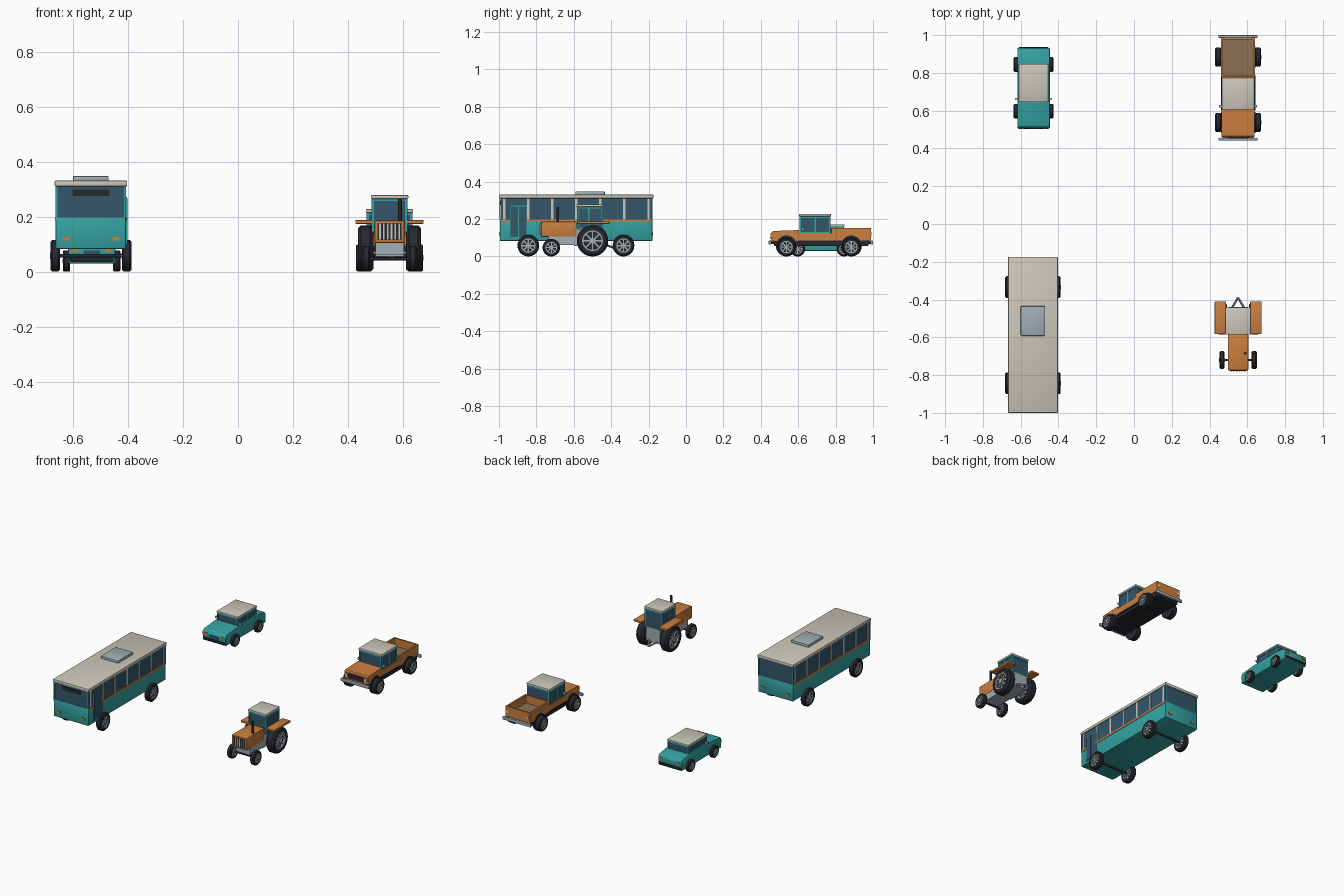
import bpy, bmesh, math
from mathutils import Vector, Matrix

cube = bpy.data.objects.get("Cube")
if cube:
    bpy.data.objects.remove(cube, do_unlink=True)


def material(name, *rgb):
    m = bpy.data.materials.new(name)
    m.use_nodes = True
    m.diffuse_color = (*rgb, 1)
    m.node_tree.nodes["Principled BSDF"].inputs["Base Color"].default_value = (*rgb, 1)
    return m


TEAL = material("teal paint", .035, .36, .36)
ORANGE = material("orange paint", .6, .21, .05)
CREAM = material("cream paint", .6, .57, .49)
GLASS = material("blue glass", .035, .095, .145)
BLACK = material("black rubber", .02, .022, .03)
STEEL = material("pale steel", .36, .43, .46)
BROWN = material("brown bed lining", .27, .165, .09)


def finish(name, bm, mat, smooth=False):
    bmesh.ops.recalc_face_normals(bm, faces=bm.faces)
    me = bpy.data.meshes.new(name)
    bm.to_mesh(me)
    bm.free()
    me.materials.append(mat)
    ob = bpy.data.objects.new(name, me)
    bpy.context.collection.objects.link(ob)
    if smooth:
        bpy.ops.object.select_all(action='DESELECT')
        ob.select_set(True)
        bpy.context.view_layer.objects.active = ob
        bpy.ops.object.shade_smooth_by_angle(angle=math.radians(35))
    return ob


def box(name, x, y, z, mat, bevel=0):
    """Box from (min, max) ranges, optionally with chamfered edges."""
    bm = bmesh.new()
    size = [b - a for a, b in (x, y, z)]
    mid = [(a + b) / 2 for a, b in (x, y, z)]
    bmesh.ops.create_cube(bm, size=1, matrix=Matrix.Translation(mid) @ Matrix.Diagonal((*size, 1)))
    if bevel:
        bmesh.ops.bevel(bm, geom=bm.edges[:], offset=bevel, segments=2, profile=.5, affect='EDGES')
    return finish(name, bm, mat, bevel > 0)


def slab(name, cx, half, y, z, mat, bevel=0):
    return box(name, (cx - half, cx + half), y, z, mat, bevel)


def pair(name, cx, inner, outer, y, z, mat, bevel=0):
    """The same box on both sides of a vehicle."""
    for side, s in (("left", 1), ("right", -1)):
        x = sorted((cx + s * inner, cx + s * outer))
        box(f"{side}_{name}", x, y, z, mat, bevel)


def prism(name, cx, half, profile, mat, bevel=0):
    """Side profile of (y, z) points extruded across the width."""
    bm = bmesh.new()
    face = bm.faces.new([bm.verts.new((cx - half, y, z)) for y, z in profile])
    ext = bmesh.ops.extrude_face_region(bm, geom=[face])
    moved = [v for v in ext["geom"] if isinstance(v, bmesh.types.BMVert)]
    bmesh.ops.translate(bm, verts=moved, vec=(2 * half, 0, 0))
    if bevel:
        bmesh.ops.bevel(bm, geom=bm.edges[:], offset=bevel, segments=2, profile=.5, affect='EDGES')
    return finish(name, bm, mat, bevel > 0)


def rod(name, a, b, r, mat, sides=12):
    a, b = Vector(a), Vector(b)
    bm = bmesh.new()
    turn = (b - a).to_track_quat('Z', 'Y').to_matrix().to_4x4()
    bmesh.ops.create_cone(bm, cap_ends=True, segments=sides, radius1=r, radius2=r,
                          depth=(b - a).length, matrix=Matrix.Translation((a + b) / 2) @ turn)
    return finish(name, bm, mat, True)


def lathe(name, profile, loc, mat, sides=28):
    """Closed ring of (x, radius) points spun about the axle."""
    bm = bmesh.new()
    vs = [bm.verts.new((x, 0, r)) for x, r in profile]
    es = [bm.edges.new((vs[i], vs[i - 1])) for i in range(len(vs))]
    bmesh.ops.spin(bm, geom=vs + es, cent=(0, 0, 0), axis=(1, 0, 0), angle=math.tau,
                   steps=sides, use_merge=True)
    bmesh.ops.remove_doubles(bm, verts=bm.verts, dist=1e-6)
    bmesh.ops.translate(bm, verts=bm.verts, vec=loc)
    return finish(name, bm, mat, True)


def wheel(name, x, y, r, w):
    c, h = Vector((x, y, r)), w / 2
    along = Vector((h, 0, 0))
    lathe(name + "_tyre", [(-h, .66 * r), (-h, .88 * r), (-.6 * h, r), (.6 * h, r),
                           (h, .88 * r), (h, .66 * r)], c, BLACK)
    lathe(name + "_rim", [(-.95 * h, .56 * r), (-.95 * h, .67 * r),
                          (.95 * h, .67 * r), (.95 * h, .56 * r)], c, STEEL)
    rod(name + "_backing", c - along * .5, c + along * .5, .6 * r, BLACK, 24)
    rod(name + "_hub", c - along * 1.05, c + along * 1.05, .2 * r, STEEL)
    bm = bmesh.new()
    for i in range(8):
        m = (Matrix.Translation(c) @ Matrix.Rotation(i * math.tau / 8, 4, 'X')
             @ Matrix.Translation((0, 0, .37 * r)) @ Matrix.Diagonal((1.6 * h, .13 * r, .42 * r, 1)))
        bmesh.ops.create_cube(bm, size=1, matrix=m)
    finish(name + "_spokes", bm, STEEL)


def axle(name, cx, out, y, r, w):
    for side, s in (("left", 1), ("right", -1)):
        wheel(f"{name}_{side}_wheel", cx + s * (out - w / 2), y, r, w)
    rod(name + "_axle", (cx - out + w, y, r), (cx + out - w, y, r), .12 * r, BLACK)


def cabin(name, cx, half, y, z, posts, roof_h, over):
    """Glass box framed by teal posts and rails under a cream roof."""
    p = .008
    slab(name + "_glass", cx, half - .003, (y[0] + .003, y[1] - .003), z, GLASS)
    for i, py in enumerate([y[0] + p / 2, *posts, y[1] - p / 2]):
        pair(f"{name}_post_{i}", cx, half - p, half, (py - p / 2, py + p / 2), z, TEAL)
    for i, zz in enumerate((z[0], z[1] - p)):
        slab(f"{name}_rail_front_{i}", cx, half, (y[0], y[0] + p), (zz, zz + p), TEAL)
        slab(f"{name}_rail_back_{i}", cx, half, (y[1] - p, y[1]), (zz, zz + p), TEAL)
        pair(f"{name}_side_rail_{i}", cx, half - p, half, y, (zz, zz + p), TEAL)
    slab(name + "_roof", cx, half + over, (y[0] - over, y[1] + over), (z[1], z[1] + roof_h), CREAM, .004)


# ---- Bus
B = -.535
Y0, Y1 = -.995, -.18
slab("bus_body", B, .128, (Y0, Y1), (.083, .198), TEAL, .004)
slab("bus_glass", B, .126, (Y0 + .003, Y1 - .003), (.195, .312), GLASS)
slab("bus_roof", B, .132, (-1, -.174), (.31, .331), CREAM, .005)
slab("bus_roof_unit", B, .065, (-.592, -.434), (.328, .348), STEEL, .005)
pair("bus_stripe", B, .12, .131, (Y0 + .002, Y1 - .002), (.186, .198), ORANGE)
for i in range(7):
    y = -.972 + i * .1285
    pair(f"bus_pillar_{i}", B, .12, .1285, (y - .006, y + .006), (.196, .312), CREAM)
for end, y in (("front", Y0), ("back", Y1)):
    pair(f"bus_{end}_corner", B, .121, .128, (y - .001, y + .001), (.196, .312), TEAL)
    pair(f"bus_{end}_lamp", B, .078, .102, (y - .004, y + .004), (.113, .127), ORANGE)
slab("bus_destination_sign", B, .067, (Y0 - .002, Y0 + .004), (.276, .299), BLACK)
box("bus_door_frame", (B + .12, B + .131), (-.942, -.85), (.098, .272), TEAL)
for y in (-.938, -.894):
    box("bus_door_leaf", (B + .12, B + .133), (y, y + .04), (.103, .267), GLASS)
axle("bus_front", B, .147, -.843, .058, .034)
axle("bus_rear", B, .147, -.334, .058, .034)

# ---- Tractor
T = .551
slab("tractor_hood", T, .054, (-.775, -.585), (.105, .186), ORANGE, .004)
slab("tractor_grille", T, .044, (-.778, -.77), (.115, .177), BLACK)
for i in range(6):
    x = T - .035 + i * .014
    slab("tractor_grille_bar", x, .003, (-.782, -.775), (.117, .175), CREAM)
slab("tractor_chassis", T, .052, (-.735, -.44), (.06, .107), STEEL)
slab("tractor_transmission", T, .052, (-.6, -.44), (.055, .15), STEEL)
cabin("tractor_cab", T, .065, (-.583, -.445), (.145, .265), [-.52], .014, .003)
pair("tractor_fender", T, .064, .124, (-.582, -.41), (.174, .188), ORANGE, .003)
rod("tractor_exhaust", (T + .038, -.685, .18), (T + .038, -.685, .265), .007, BLACK)
axle("tractor_front", T, .099, -.72, .047, .028)
axle("tractor_rear", T, .115, -.5, .084, .056)
for s in (-1, 1):
    rod("tractor_hitch_arm", (T + s * .033, -.445, .066), (T, -.39, .048), .006, STEEL, 8)

# ---- Pickup truck
P = .551
slab("pickup_chassis", P, .086, (.47, .975), (.055, .088), BLACK)
prism("pickup_front_body", P, .087, [(.458, .083), (.458, .128), (.466, .136), (.605, .141),
                                     (.605, .125), (.785, .125), (.785, .083)], ORANGE)
slab("pickup_grille", P, .055, (.453, .462), (.092, .122), BLACK)
pair("pickup_headlamp", P, .06, .08, (.452, .462), (.1, .12), CREAM)
cabin("pickup_cab", P, .083, (.608, .772), (.123, .214), [.692], .014, .003)
pair("pickup_sill", P, .08, .091, (.6, .79), (.075, .086), BLACK)
pair("pickup_mirror", P, .084, .101, (.618, .63), (.14, .155), STEEL)
slab("pickup_bed_floor", P, .084, (.78, .985), (.083, .1), BROWN)
pair("pickup_bed_wall", P, .079, .09, (.778, .988), (.085, .153), ORANGE)
for y in (.778, .978):
    slab("pickup_bed_end", P, .09, (y, y + .01), (.085, .153), ORANGE)
pair("pickup_tail_lamp", P, .07, .084, (.984, .991), (.112, .132), CREAM)
for name, y in (("front", .442), ("rear", .986)):
    slab(f"pickup_{name}_bumper", P, .104, (y, y + .014), (.064, .084), STEEL, .003)
    slab(f"pickup_{name}_bumper_mount", P, .06, (y + .005, y + .03) if y < .5 else (y - .03, y + .005),
         (.066, .082), BLACK)
for name, y in (("front", .537), ("rear", .884)):
    for s in (-1, 1):
        rod(f"pickup_{name}_arch", (P + s * .08, y, .056), (P + s * .0915, y, .056), .056, BLACK, 28)
    axle("pickup_" + name, P, .122, y, .05, .034)

# ---- Small car
C = -.532
prism("car_body", C, .086, [(.51, .03), (.506, .085), (.518, .102), (.64, .112), (.855, .112),
                            (.922, .102), (.932, .085), (.928, .03)], TEAL, .005)
cabin("car_cabin", C, .076, (.648, .845), (.106, .16), [.745], .012, .003)
slab("car_grille", C, .03, (.503, .512), (.055, .078), GLASS)
pair("car_headlamp", C, .05, .072, (.503, .515), (.072, .086), ORANGE)
pair("car_tail_lamp", C, .052, .074, (.922, .935), (.07, .086), ORANGE)
for name, y in (("front", .502), ("rear", .924)):
    slab(f"car_{name}_bumper", C, .08, (y, y + .012), (.038, .053), BLACK, .003)
pair("car_mirror", C, .076, .098, (.658, .668), (.115, .127), STEEL)
axle("car_front", C, .105, .597, .039, .027)
axle("car_rear", C, .105, .845, .039, .027)
